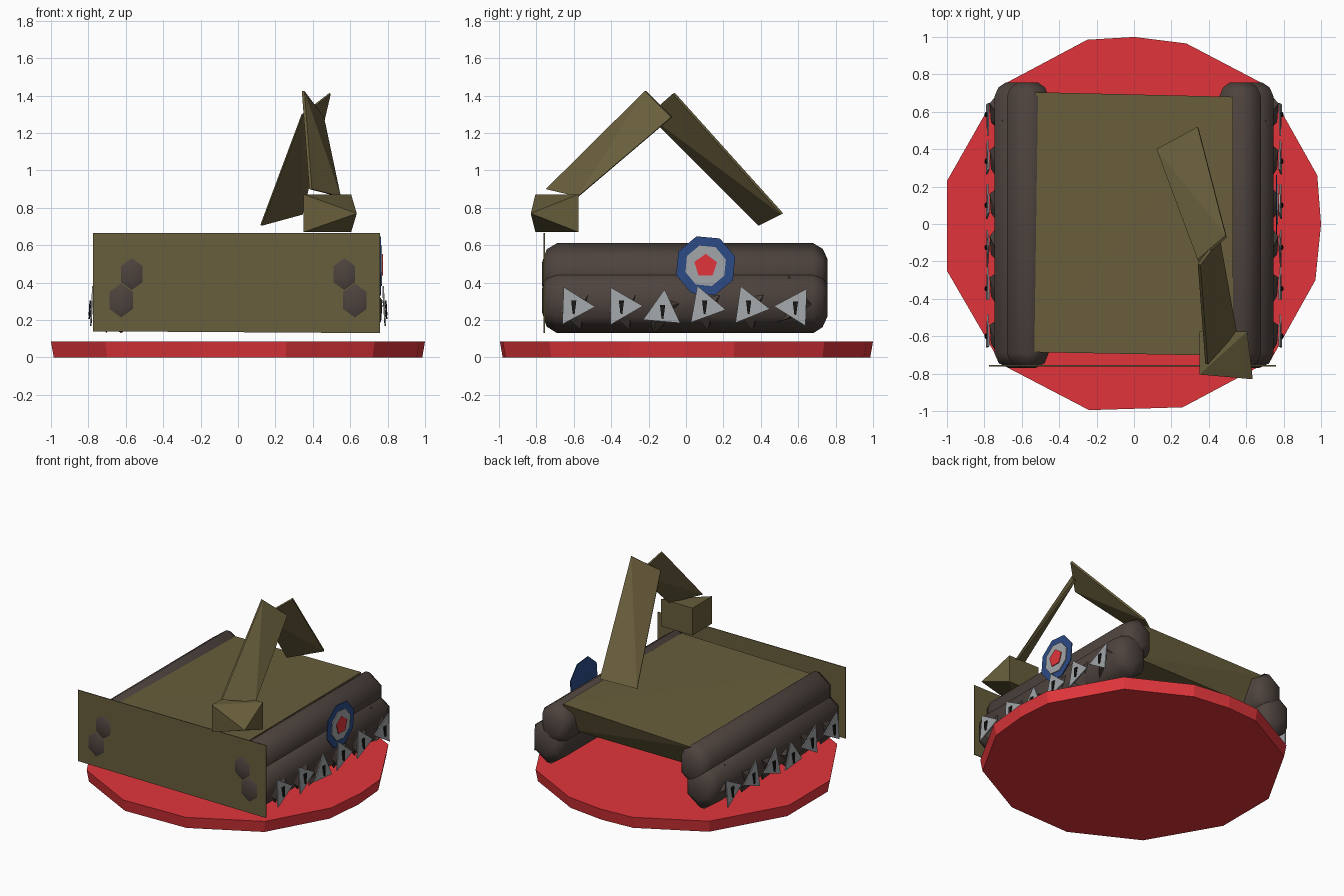
import bpy, bmesh, math
from mathutils import Vector

cube = bpy.data.objects.get("Cube")
if cube:
    bpy.data.objects.remove(cube, do_unlink=True)


def material(name, r, g, b):
    m = bpy.data.materials.new(name)
    m.use_nodes = True
    m.diffuse_color = (r, g, b, 1)
    m.node_tree.nodes["Principled BSDF"].inputs["Base Color"].default_value = (r, g, b, 1)
    return m


OLIVE = material("olive", .14, .112, .045)
RED = material("red", .75, .036, .044)
BROWN = material("dark_brown", .075, .056, .048)
BLUE = material("blue", .025, .07, .24)
SILVER = material("silver", .36, .38, .40)
BLACK = material("black", .01, .009, .008)


def finish(name, bm, mat):
    bmesh.ops.recalc_face_normals(bm, faces=bm.faces[:])
    me = bpy.data.meshes.new(name)
    bm.to_mesh(me)
    bm.free()
    me.materials.append(mat)
    ob = bpy.data.objects.new(name, me)
    bpy.context.collection.objects.link(ob)
    return ob


def hull(name, pts, mat):
    """Faceted solid wrapped around a few points."""
    bm = bmesh.new()
    for p in pts:
        bm.verts.new(p)
    bmesh.ops.convex_hull(bm, input=bm.verts[:])
    loose = [v for v in bm.verts if not v.link_faces]
    bmesh.ops.delete(bm, geom=loose, context='VERTS')
    bmesh.ops.dissolve_limit(bm, angle_limit=.01, verts=bm.verts[:], edges=bm.edges[:])
    return finish(name, bm, mat)


def plate(name, pts, offset, mat):
    """Flat polygon given thickness along an offset."""
    return hull(name, [Vector(p) for p in pts] + [Vector(p) + Vector(offset) for p in pts], mat)


def ring(n, r, turn=0):
    return [(r * math.cos(turn + math.tau * i / n), r * math.sin(turn + math.tau * i / n))
            for i in range(n)]


# Base disc, an uneven many-sided slab
rim = [(-.25, .985), (0, 1), (.28, .965), (.71, .74), (.98, .26), (1, 0), (.97, -.3),
       (.73, -.73), (.26, -.98), (-.24, -.995), (-.71, -.75), (-1, -.25), (-1, .23), (-.71, .74)]
hull("base_disc", [(x, y, .085) for x, y in rim] + [(x * .985, y * .985, 0) for x, y in rim], RED)

# Hull slab, slightly skewed, tucked in underneath
hull("hull", [(-.54, .705, .57), (.53, .68, .595), (.53, -.705, .59), (-.54, -.685, .585),
              (-.54, .6, .38), (.53, .6, .38), (.53, -.6, .38), (-.54, -.6, .38)], OLIVE)

# Front plate, pierced by the tips of the track rolls
plate("front_plate", [(-.775, -.755, .14), (.76, -.755, .13), (.76, -.755, .665),
                      (-.775, -.755, .665)], (0, -.006, 0), OLIVE)

# Track rolls: six-sided bars with domed ends, as (y, scale) stations
stations = [(-.77, .36), (-.745, .8), (-.69, 1), (.68, 1), (.73, .82), (.756, .5)]


def roll(name, x, z, half_width, half_height):
    bm = bmesh.new()
    loops = []
    for y, s in stations:
        loops.append([bm.verts.new((x + a * s * half_width / math.cos(math.pi / 6), y,
                                    z + b * s * half_height))
                      for a, b in ring(6, 1, math.pi / 6)])
    for a, b in zip(loops, loops[1:]):
        for i in range(6):
            j = (i + 1) % 6
            bm.faces.new((a[i], a[j], b[j], b[i]))
    bm.faces.new(loops[0])
    bm.faces.new(loops[-1])
    ob = finish(name, bm, BROWN)
    bpy.ops.object.select_all(action='DESELECT')
    ob.select_set(True)
    bpy.context.view_layer.objects.active = ob
    bpy.ops.object.shade_smooth_by_angle(angle=math.radians(65))


# Side spikes: (y, z, direction the silver triangle points, in degrees)
spikes = [(-.6, .275, -2), (-.345, .275, 0), (-.125, .25, 85), (.1, .275, -10),
          (.335, .275, -8), (.585, .27, 178)]

for side, label in ((1, "left"), (-1, "right")):
    roll(f"{label}_upper_roll", side * .568, .446, .112, .165)
    roll(f"{label}_lower_roll", side * .625, .305, .122, .175)
    for i, (y, z, deg) in enumerate(spikes):
        turn = math.radians(deg)
        # Silver triangle, leaning out at the bottom
        plate(f"{label}_spike_{i}",
              [(side * (.778 - .06 * b), y + a, z + b) for a, b in ring(3, .115, turn)],
              (side * .008, 0, 0), SILVER)
        # Slit in the triangle
        plate(f"{label}_slit_{i}",
              [(side * (.788 - .06 * b), y + a, z + b)
               for a, b in ((-.014, .03), (.014, .03), (.004, -.045), (-.006, -.04))],
              (side * .008, 0, 0), BLACK)
        # Jagged lump behind it
        hull(f"{label}_lump_{i}",
             [(side * .7, y + a, z + .02 + b) for a, b in ring(3, .15, turn + .8)]
             + [(side * .772, y + .06, z + .03), (side * .765, y - .04, z - .06)], BROWN)

# Roundel on one side: stacked thin plates
for i, (name, n, r, mat) in enumerate([("outer", 8, .165, BLUE), ("middle", 8, .113, SILVER),
                                       ("centre", 5, .064, RED)]):
    plate(f"roundel_{name}", [(.758 + .006 * i, .105 + a, .49 + b) for a, b in ring(n, r, .3)],
          (.006, 0, 0), mat)

# Arm base, its front drawn to one point at the outer corner
hull("arm_base", [(x, y, z) for x, y in ((.35, -.805), (.35, -.575), (.605, -.575))
                  for z in (.67, .872)] + [(.635, -.83, .77)], OLIVE)

# Bent arm of two broad thin pieces
plate("lower_arm", [(.355, -.22, 1.425), (.46, -.08, 1.285), (.55, -.58, .86), (.395, -.75, .9)],
      (-.014, .006, 0), OLIVE)
plate("upper_arm", [(.49, -.06, 1.415), (.34, -.19, 1.3), (.12, .4, .71), (.34, .52, .77)],
      (.006, -.012, -.006), OLIVE)
